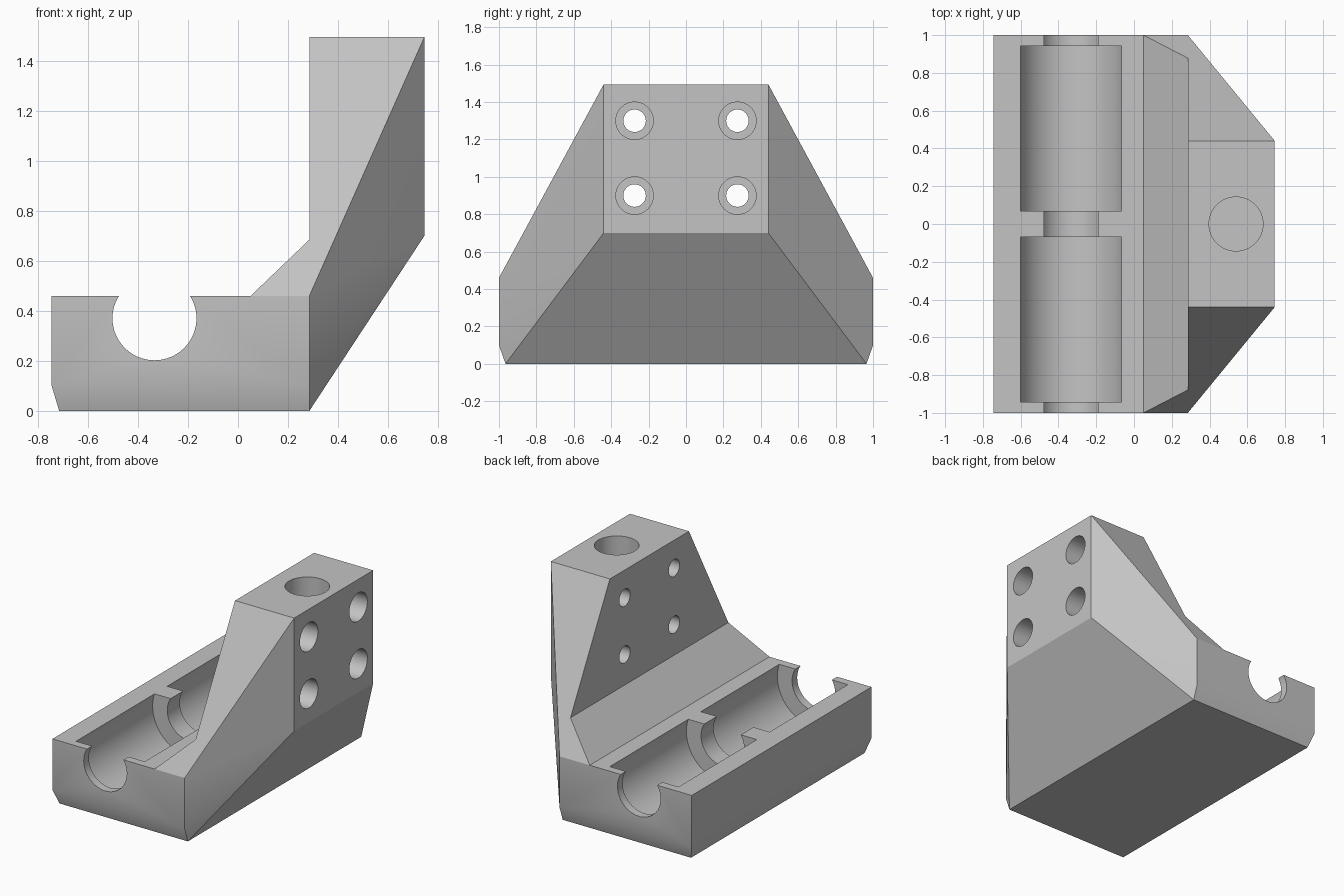
import bpy, bmesh, math
from mathutils import Matrix, Vector

cube = bpy.data.objects.get("Cube")
if cube:
    bpy.data.objects.remove(cube, do_unlink=True)

# Single flat grey
grey = bpy.data.materials.new("plain grey")
grey.use_nodes = True
colour = (0.55, 0.55, 0.55, 1)
grey.diffuse_color = colour
grey.node_tree.nodes["Principled BSDF"].inputs["Base Color"].default_value = colour


def add_object(name, bm):
    bmesh.ops.recalc_face_normals(bm, faces=bm.faces)
    mesh = bpy.data.meshes.new(name)
    bm.to_mesh(mesh)
    bm.free()
    mesh.materials.append(grey)
    obj = bpy.data.objects.new(name, mesh)
    bpy.context.collection.objects.link(obj)
    return obj


def mirrored_hull(name, points):
    """Convex solid from points mirrored across y = 0."""
    bm = bmesh.new()
    for x, y, z in points:
        bm.verts.new((x, y, z))
        bm.verts.new((x, -y, z))
    bmesh.ops.convex_hull(bm, input=bm.verts)
    bmesh.ops.dissolve_limit(bm, angle_limit=math.radians(0.5),
                             verts=bm.verts, edges=bm.edges)
    return add_object(name, bm)


def cylinder(name, start, end, radius):
    start, end = Vector(start), Vector(end)
    axis = end - start
    turn = axis.to_track_quat('Z', 'Y').to_matrix().to_4x4()
    bm = bmesh.new()
    bmesh.ops.create_cone(bm, cap_ends=True, segments=64, radius1=radius,
                          radius2=radius, depth=axis.length,
                          matrix=Matrix.Translation((start + end) / 2) @ turn)
    return add_object(name, bm)


def cut(target, cutter):
    cutter.hide_render = True
    mod = target.modifiers.new("cut", 'BOOLEAN')
    mod.operation = 'DIFFERENCE'
    mod.solver = 'EXACT'
    mod.object = cutter
    bpy.context.view_layer.objects.active = target
    bpy.ops.object.modifier_apply(modifier=mod.name)
    bpy.data.objects.remove(cutter, do_unlink=True)


# Main dimensions
left, wall, right = -0.745, 0.285, 0.745
deck, top, half_top = 0.46, 1.495, 0.44

# Tapered solid block
bracket = mirrored_hull("bearing_bracket", [
    (-0.715, 0.965, 0), (left, 1, 0.1), (left, 1, deck),
    (wall, 0.965, 0), (wall, 1, 0.1), (wall, 1, deck),
    (wall, half_top, top),
    (right, half_top, 0.7), (right, half_top, top)])

# Clear the space above the deck, leaving the sloped fillet and upright wall
profile = [(-1, deck), (0.05, deck), (wall, 0.685), (wall, 2), (-1, 2)]
bm = bmesh.new()
face = bm.faces.new([bm.verts.new((x, -1.2, z)) for x, z in profile])
swept = bmesh.ops.extrude_face_region(bm, geom=[face])["geom"]
bmesh.ops.translate(bm, vec=(0, 2.4, 0),
                    verts=[v for v in swept if isinstance(v, bmesh.types.BMVert)])
cut(bracket, add_object("deck_clearance", bm))

# Rod channel and the two wider bearing pockets
cx, cz = -0.334, 0.371
cut(bracket, cylinder("rod_channel", (cx, -1.2, cz), (cx, 1.2, cz), 0.168))
for side in (-1, 1):
    cut(bracket, cylinder("bearing_pocket", (cx, side * 0.07, cz),
                          (cx, side * 0.943, cz), 0.282))

# Counterbored screw holes through the wall
for y in (-0.275, 0.275):
    for z in (0.9, 1.3):
        cut(bracket, cylinder("screw_hole", (0.1, y, z), (0.9, y, z), 0.06))
        cut(bracket, cylinder("screw_head", (0.48, y, z), (0.9, y, z), 0.1))

# Blind socket in the top
cut(bracket, cylinder("top_socket", (0.54, 0, 0.75), (0.54, 0, 1.7), 0.143))

# Smooth bores, crisp edges
bpy.ops.object.select_all(action='DESELECT')
bracket.select_set(True)
bpy.context.view_layer.objects.active = bracket
bpy.ops.object.shade_smooth_by_angle(angle=math.radians(20))
